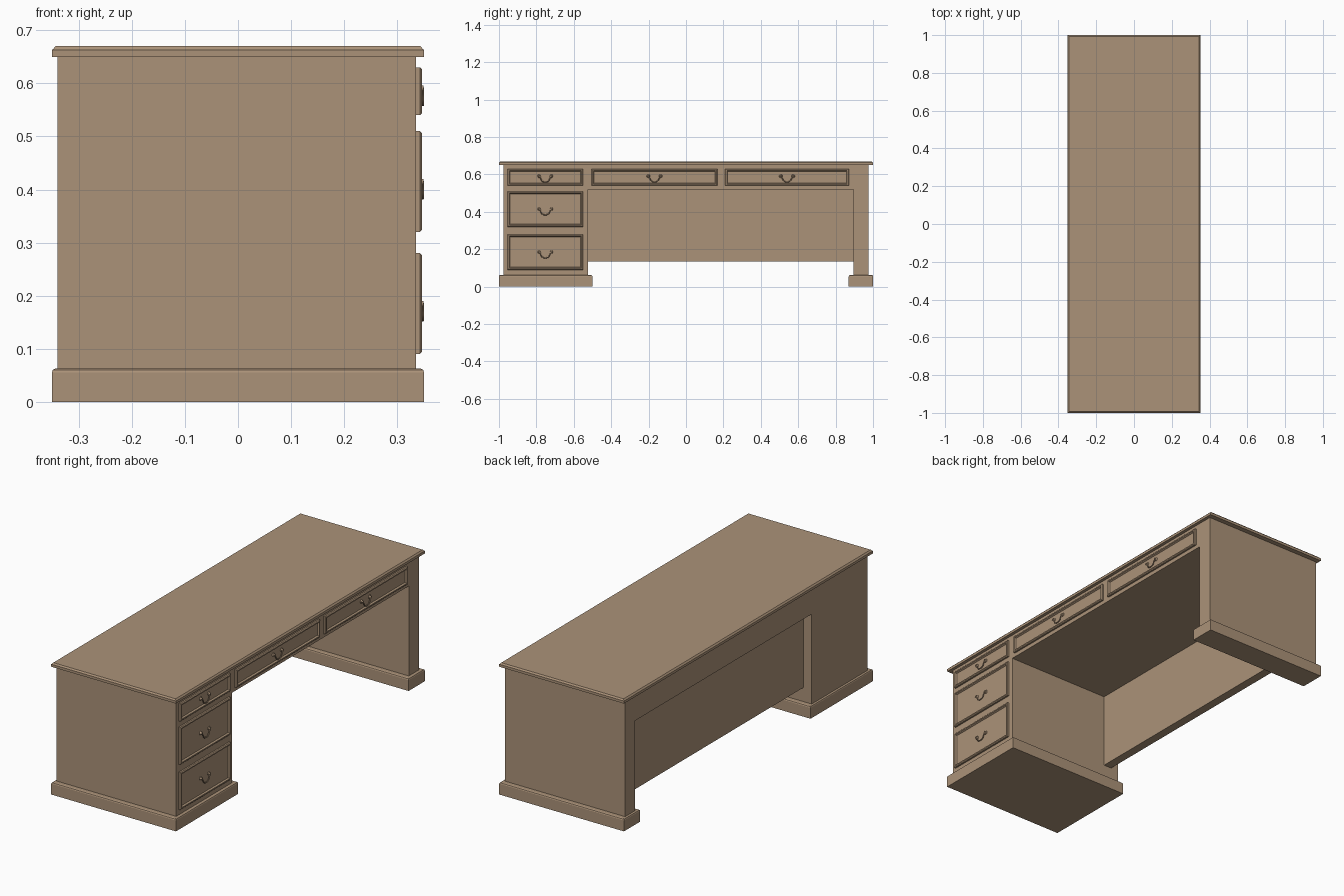
import bpy, bmesh, math
from mathutils import Matrix, Vector

if "Cube" in bpy.data.objects:
    bpy.data.objects.remove(bpy.data.objects["Cube"])

wood = bpy.data.materials.new("wood")
wood.diffuse_color = (0.41, 0.29, 0.19, 1)
wood.use_nodes = True
wood.node_tree.nodes["Principled BSDF"].inputs["Base Color"].default_value = wood.diffuse_color


def finish(bm, name):
    bmesh.ops.recalc_face_normals(bm, faces=bm.faces)
    me = bpy.data.meshes.new(name)
    bm.to_mesh(me)
    bm.free()
    me.materials.append(wood)
    ob = bpy.data.objects.new(name, me)
    bpy.context.collection.objects.link(ob)
    return ob


def moulded(name, a0, a1, b0, b1, rings, place):
    """Stack of rectangles (inset, height); place maps (a, b, h) to xyz."""
    bm = bmesh.new()
    loops = []
    for i, h in rings:
        corners = [(a0 + i, b0 + i), (a1 - i, b0 + i), (a1 - i, b1 - i), (a0 + i, b1 - i)]
        loops.append([bm.verts.new(place(a, b, h)) for a, b in corners])
    for lo, hi in zip(loops, loops[1:]):
        for k in range(4):
            bm.faces.new((lo[k], lo[(k + 1) % 4], hi[(k + 1) % 4], hi[k]))
    bm.faces.new(loops[0][::-1])
    bm.faces.new(loops[-1])
    return finish(bm, name)


def upright(a, b, h):
    return (a, b, h)


def facing_x(a, b, h):
    return (h, a, b)


# Carcass: pedestal, apron and leg panel as one profile extruded along x
bm = bmesh.new()
profile = [(-0.975, 0.03), (-0.525, 0.03), (-0.525, 0.52), (0.895, 0.52),
           (0.895, 0.03), (0.975, 0.03), (0.975, 0.655), (-0.975, 0.655)]
face = bm.faces.new([bm.verts.new((-0.34, y, z)) for y, z in profile])
ext = bmesh.ops.extrude_face_region(bm, geom=[face])
bmesh.ops.translate(bm, vec=(0.675, 0, 0),
                    verts=[v for v in ext["geom"] if isinstance(v, bmesh.types.BMVert)])
finish(bm, "carcass")

# Desk top with stepped, chamfered edge
moulded("desk_top", -0.351, 0.351, -1, 1,
        [(0, 0.65), (0, 0.663), (0.002, 0.664), (0.007, 0.67)], upright)

# Plinths under the pedestal and the leg panel
for name, y0, y1 in (("pedestal_plinth", -1, -0.5), ("leg_plinth", 0.87, 1)):
    moulded(name, -0.351, 0.351, y0, y1,
            [(0, 0), (0, 0.055), (0.002, 0.06), (0.007, 0.0625)], upright)

# Modesty panel, set in from the back
moulded("modesty_panel", -0.53, 0.9, 0.135, 0.53,
        [(0, -0.295), (0, -0.25)], facing_x)


# Swan-neck drawer pull: two rosettes and a bail
def pull(name, y, z):
    bm = bmesh.new()
    for s in (-1, 1):
        for r, x0, x1 in ((0.010, 0.337, 0.343), (0.006, 0.343, 0.350)):
            m = (Matrix.Translation(((x0 + x1) / 2, y + s * 0.033, z))
                 @ Matrix.Rotation(math.pi / 2, 4, 'Y'))
            bmesh.ops.create_cone(bm, cap_ends=True, segments=16, radius1=r,
                                  radius2=r * 0.75, depth=x1 - x0, matrix=m)
    finish(bm, name + "_rosettes")
    cu = bpy.data.curves.new(name + "_bail", 'CURVE')
    cu.dimensions = '3D'
    cu.bevel_depth = 0.003
    cu.bevel_resolution = 2
    cu.use_fill_caps = True
    sp = cu.splines.new('BEZIER')
    pts = [(-0.034, 0), (-0.025, -0.012), (-0.016, -0.027), (0, -0.031),
           (0.016, -0.027), (0.025, -0.012), (0.034, 0)]
    sp.bezier_points.add(len(pts) - 1)
    sp.resolution_u = 4
    for p, (dy, dz) in zip(sp.bezier_points, pts):
        p.co = Vector((0.348, y + dy, z + dz))
        p.handle_left_type = p.handle_right_type = 'AUTO'
    cu.materials.append(wood)
    ob = bpy.data.objects.new(name + "_bail", cu)
    bpy.context.collection.objects.link(ob)
    bpy.ops.object.select_all(action='DESELECT')
    ob.select_set(True)
    bpy.context.view_layer.objects.active = ob
    bpy.ops.object.convert(target='MESH')
    bpy.ops.object.shade_smooth_by_angle()


# Drawer fronts: raised moulding around a sunken panel
drawers = [("top_drawer", -0.955, -0.55, 0.54, 0.63),
           ("middle_drawer", -0.955, -0.55, 0.32, 0.51),
           ("bottom_drawer", -0.955, -0.55, 0.09, 0.28),
           ("centre_drawer", -0.505, 0.168, 0.54, 0.63),
           ("end_drawer", 0.208, 0.872, 0.54, 0.63)]
for name, y0, y1, z0, z1 in drawers:
    moulded(name, y0, y1, z0, z1,
            [(0, 0.33), (0, 0.343), (0.004, 0.347), (0.010, 0.347), (0.014, 0.339)],
            facing_x)
    tall = z1 - z0 > 0.1
    pull(name + "_pull", (y0 + y1) / 2, (z0 + z1) / 2 + (0.0 if tall else 0.006))
